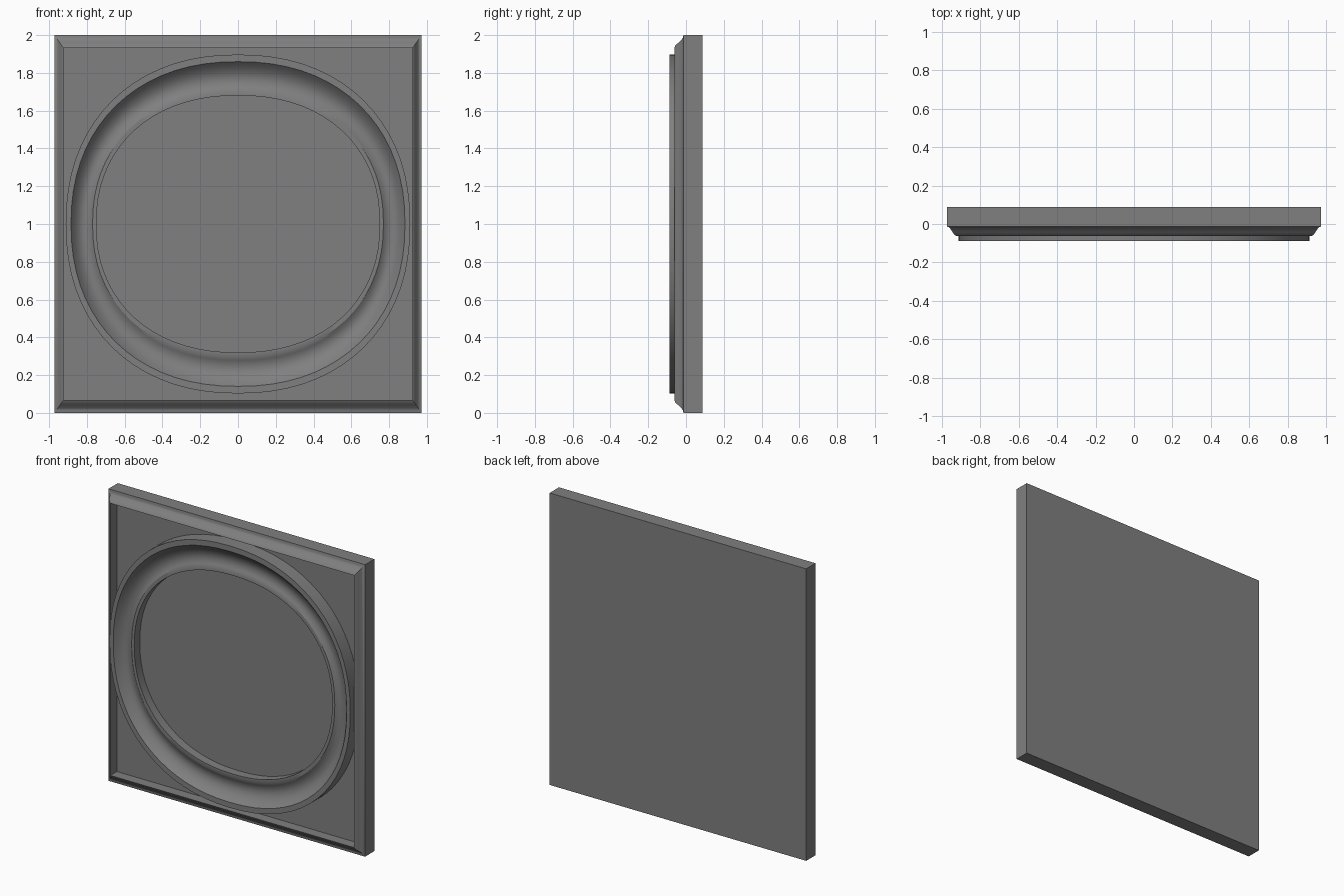
import bpy, bmesh, math

cube = bpy.data.objects.get("Cube")
if cube:
    bpy.data.objects.remove(cube)

HALF_X, MID_Z = 0.972, 1.0
PANEL_Y, BACK_Y, FRONT_Y, LIP_Y = 0.008, 0.0875, -0.0875, -0.052
FULLNESS = 2.2          # above 2, the oval bulges toward the corners

stone = bpy.data.materials.new("plain_grey")
stone.use_nodes = True
grey = (0.215, 0.215, 0.215, 1)
stone.diffuse_color = grey
stone.node_tree.nodes["Principled BSDF"].inputs["Base Color"].default_value = grey


def rectangle(inset):
    x, z = HALF_X - inset, 1 - inset * 1.42
    return [(-x, MID_Z - z), (x, MID_Z - z), (x, MID_Z + z), (-x, MID_Z + z)]


def bulge(value):
    return math.copysign(abs(value) ** (2 / FULLNESS), value)


def oval(inset, sides=72):
    rx, rz = 0.912 - inset, 0.897 - inset * 1.34
    angles = [math.tau * i / sides for i in range(sides)]
    return [(rx * bulge(math.cos(a)), MID_Z + rz * bulge(math.sin(a)))
            for a in angles]


def loft(name, outline, profile, closed):
    """Join outlines of growing inset at the given depths into one solid."""
    bm = bmesh.new()
    loops = [[bm.verts.new((x, y, z)) for x, z in outline(inset)]
             for inset, y in profile]
    pairs = list(zip(loops, loops[1:]))
    if closed:
        pairs.append((loops[-1], loops[0]))
    else:
        bm.faces.new(loops[0])
        bm.faces.new(loops[-1])
    for a, b in pairs:
        for i in range(len(a)):
            j = (i + 1) % len(a)
            bm.faces.new((a[i], a[j], b[j], b[i]))
    bmesh.ops.recalc_face_normals(bm, faces=bm.faces)
    mesh = bpy.data.meshes.new(name)
    bm.to_mesh(mesh)
    bm.free()
    mesh.materials.append(stone)
    obj = bpy.data.objects.new(name, mesh)
    bpy.context.collection.objects.link(obj)
    bpy.ops.object.select_all(action="DESELECT")
    obj.select_set(True)
    bpy.context.view_layer.objects.active = obj
    bpy.ops.object.shade_smooth_by_angle(angle=math.radians(32))


# Square slab with a moulded border around a sunken panel
border = [(0, BACK_Y), (0, -0.013), (0.01, -0.017), (0.018, -0.025),
          (0.03, -0.043), (0.039, -0.057), (0.048, -0.062), (0.048, PANEL_Y)]
loft("framed_panel", rectangle, border, closed=False)

# Oval moulding: outer wall, flat rim, deep hollow, inner lip
hollow = []
for i in range(11):
    u = i / 10
    y = FRONT_Y + (LIP_Y - FRONT_Y) * u + 0.14 * u * (1 - u)
    hollow.append((0.028 + 0.114 * u, y))
ring = [(0, PANEL_Y + 0.01), (0, FRONT_Y)] + hollow
ring += [(0.162, LIP_Y), (0.162, PANEL_Y + 0.01)]
loft("oval_moulding", oval, ring, closed=True)
